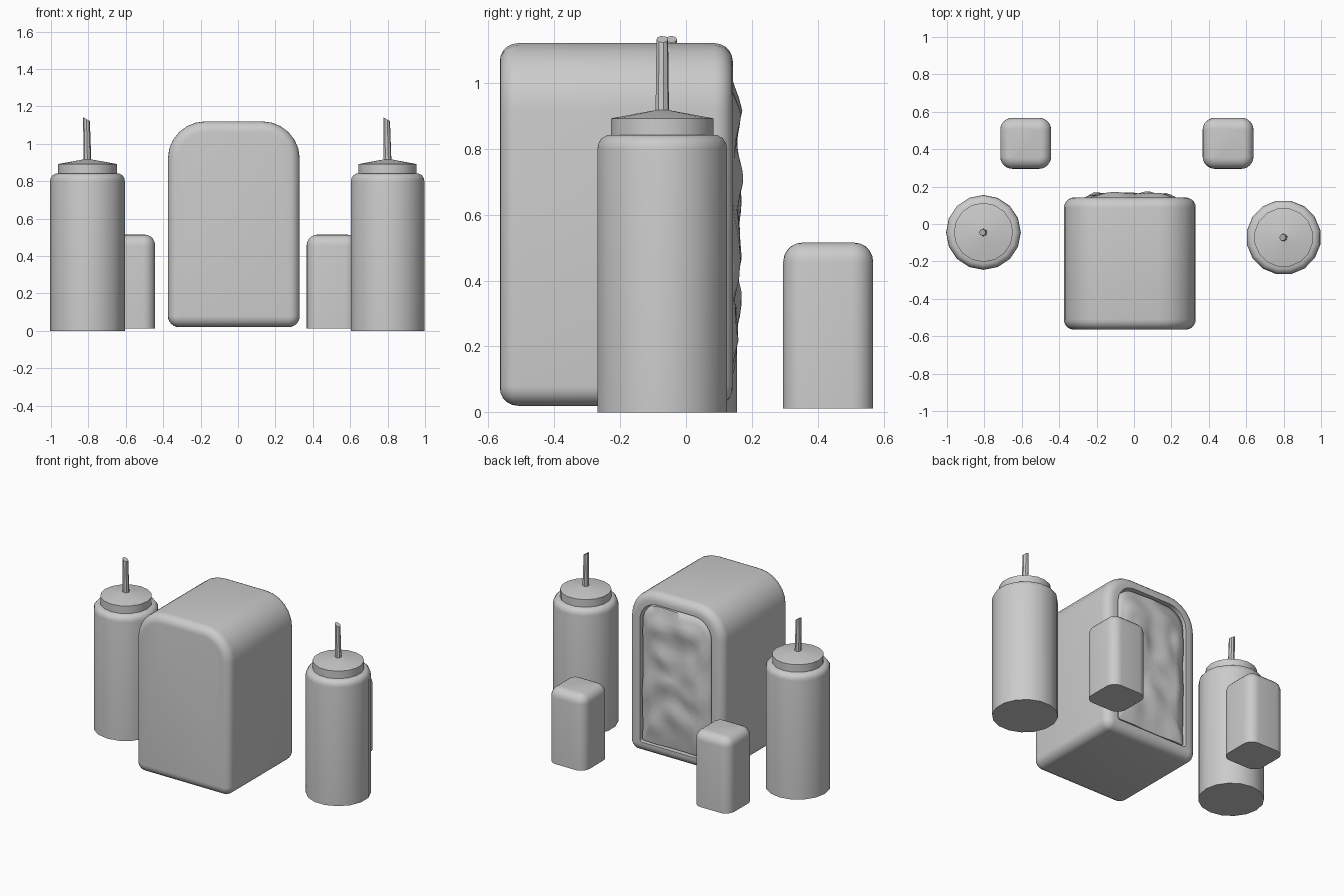
import bpy, bmesh, math
from mathutils import Vector, noise

if "Cube" in bpy.data.objects:
    bpy.data.objects.remove(bpy.data.objects["Cube"])


def loft(name, rings, angle=40):
    """Skin a list of equal-length point rings and cap both ends."""
    bm = bmesh.new()
    vs = [[bm.verts.new(p) for p in r] for r in rings]
    n = len(vs[0])
    for a, b in zip(vs, vs[1:]):
        for i in range(n):
            j = (i + 1) % n
            bm.faces.new((a[i], a[j], b[j], b[i]))
    bm.faces.new(vs[0][::-1])
    bm.faces.new(vs[-1])
    bmesh.ops.recalc_face_normals(bm, faces=bm.faces)
    me = bpy.data.meshes.new(name)
    bm.to_mesh(me)
    bm.free()
    ob = bpy.data.objects.new(name, me)
    bpy.context.collection.objects.link(ob)
    bpy.context.view_layer.objects.active = ob
    ob.select_set(True)
    bpy.ops.object.shade_smooth_by_angle(angle=math.radians(angle))
    ob.select_set(False)
    return ob


def outline(x0, x1, z0, z1, r_low, r_top, inset=0, seg=6, sides=0):
    """Rounded rectangle; sides = extra points along each straight edge."""
    x0, x1, z0, z1 = x0 + inset, x1 - inset, z0 + inset, z1 - inset
    pts = []
    for cx, cz, r, start in ((x1, z0, r_low, -90), (x1, z1, r_top, 0),
                             (x0, z1, r_top, 90), (x0, z0, r_low, 180)):
        r = max(r - inset, 0.004)
        cx += r if cx == x0 else -r
        cz += r if cz == z0 else -r
        for k in range(seg + 1):
            a = math.radians(start + 90 * k / seg)
            pts.append((cx + r * math.cos(a), cz + r * math.sin(a)))
    if not sides:
        return pts
    out = []
    for i, p in enumerate(pts):
        out.append(p)
        if i % (seg + 1) == seg:
            q = pts[(i + 1) % len(pts)]
            for k in range(1, sides + 1):
                t = k / (sides + 1)
                out.append((p[0] + (q[0] - p[0]) * t, p[1] + (q[1] - p[1]) * t))
    return out


def upright(pts, y):
    return [(x, y, z) for x, z in pts]


# Napkin dispenser housing with a recessed window in the back
BODY = (-0.375, 0.33, 0.02, 1.12, 0.06, 0.2)
WINDOW = (-0.29, 0.245, 0.09, 1.045, 0.015, 0.13)
B = 0.055
arc = [math.radians(90 * k / 5) for k in range(6)]
front = [upright(outline(*BODY, inset=B * (1 - math.sin(a))), -0.565 + B * (1 - math.cos(a)))
         for a in arc]
back = [upright(outline(*BODY, inset=B * (1 - math.sin(a))), 0.142 - B * (1 - math.cos(a)))
        for a in reversed(arc)]
window = [upright(outline(*WINDOW), 0.142), upright(outline(*WINDOW), 0.06)]
loft("dispenser_housing", front + back + window)

# Crumpled napkin stack bulging through the window
PAPER = (-0.28, 0.235, 0.097, 1.035, 0.015, 0.12)
edge = outline(*PAPER, sides=9)
mx, mz = (PAPER[0] + PAPER[1]) / 2, (PAPER[2] + PAPER[3]) / 2
rings = [upright(edge, 0.06), upright(edge, 0.115)]
for k in range(13):
    t = 0.97 * (1 - k / 12) + 0.02
    ring = []
    for x, z in edge:
        x, z = mx + (x - mx) * t, mz + (z - mz) * t
        rise = min(1, (1 - t) / 0.25)
        y = 0.13 + 0.027 * rise
        y += 0.028 * noise.noise(Vector((x * 7, 3.1, z * 7))) * (0.4 + 0.6 * rise)
        ring.append((x, y, z))
    rings.append(ring)
loft("napkins", rings, 60)


# Squeeze bottles: body, cap and slanted nozzle
def disc(cx, cy, r, z, n=16, turn=0.0, slant=0.0):
    return [(cx + r * math.cos(turn + math.tau * i / n), cy + r * math.sin(turn + math.tau * i / n),
             z - slant * math.cos(turn + math.tau * i / n)) for i in range(n)]


def bottle(side, cx, cy, turn):
    def lathe(part, profile):
        loft(f"{side}_{part}", [disc(cx, cy, r, z, turn=turn) for r, z in profile])
    lathe("bottle_body", [(0.2, 0), (0.2, 0.80), (0.197, 0.817), (0.187, 0.832), (0.17, 0.841)])
    lathe("bottle_cap", [(0.158, 0.83), (0.158, 0.892), (0.02, 0.917)])
    loft(f"{side}_bottle_nozzle", [disc(cx, cy, 0.021, 0.90, 8, turn),
                                   disc(cx - 0.005, cy, 0.018, 1.132, 8, turn, 0.01)])


bottle("left", -0.805, -0.045, 0.0)
bottle("right", 0.8, -0.072, 0.2)


# Salt and pepper shakers: rounded top, sharp flat base
def shaker(name, x0, x1):
    rect = (x0, x1, 0.295, 0.568, 0.065, 0.065)
    levels = [(0, 0.012)] + [(0.058 * (1 - math.cos(a)), 0.457 + 0.058 * math.sin(a)) for a in arc]
    loft(name, [[(x, y, z) for x, y in outline(*rect, inset=i)] for i, z in levels])


shaker("left_shaker", -0.715, -0.443)
shaker("right_shaker", 0.367, 0.639)
